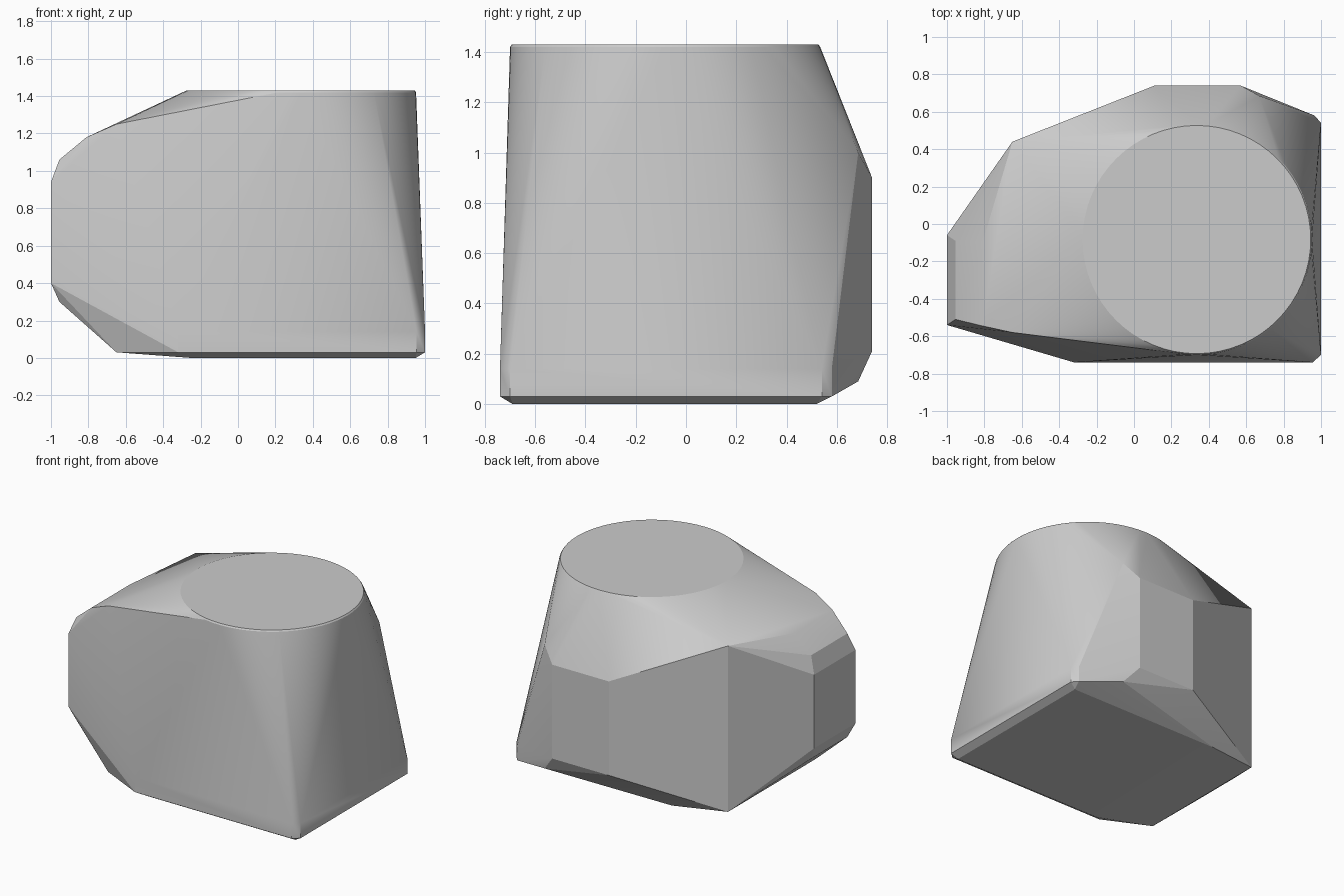
import bpy, bmesh
from math import sin, cos, tau, radians

cube = bpy.data.objects.get("Cube")
if cube:
    bpy.data.objects.remove(cube, do_unlink=True)

grey = bpy.data.materials.new("plain_grey")
grey.use_nodes = True
colour = (0.6, 0.6, 0.6, 1)
grey.diffuse_color = colour
grey.node_tree.nodes["Principled BSDF"].inputs["Base Color"].default_value = colour


def upright(x, y, low, high):
    """Two ends of a vertical edge."""
    return [(x, y, low), (x, y, high)]


def disc(radius, z, steps=64):
    return [(0.335 + radius * cos(tau * i / steps),
             -0.083 + radius * sin(tau * i / steps), z) for i in range(steps)]


# Round flat top with a tiny softened rim
points = disc(0.61, 1.43) + disc(0.617, 1.42)

# Flat underside
points += [(x, y, 0) for x in (-0.25, 0.95) for y in (-0.69, 0.52)]

# Low corners at the front and right
for x, y in ((-0.32, -0.74), (0.955, -0.74), (1, -0.7), (1, 0.54), (0.965, 0.58)):
    points += upright(x, y, 0.03, 0.14)

# Raised bulge at the back
points += upright(0.11, 0.74, 0.21, 0.9)
points += upright(0.57, 0.74, 0.21, 0.9)
points += upright(0.67, 0.685, 0.09, 1.0)

# Narrow end on the left with its stepped slope
points += upright(-0.65, 0.44, 0.03, 1.25)
points += upright(-0.65, -0.58, 0.03, 1.25)
points += upright(-1, -0.06, 0.4, 0.94)
points += upright(-1, -0.54, 0.4, 0.94)
points += upright(-0.955, -0.09, 0.3, 1.06)
points += upright(-0.955, -0.51, 0.3, 1.06)
points += [(-0.81, -0.1, 1.18), (-0.81, -0.545, 1.18)]

# Wrap the points in one faceted block
bm = bmesh.new()
for p in points:
    bm.verts.new(p)
hull = bmesh.ops.convex_hull(bm, input=bm.verts)
loose = [v for v in bm.verts if not v.link_faces]
bmesh.ops.delete(bm, geom=loose, context='VERTS')
bmesh.ops.dissolve_limit(bm, angle_limit=radians(0.5), verts=bm.verts, edges=bm.edges)
bmesh.ops.recalc_face_normals(bm, faces=bm.faces)

mesh = bpy.data.meshes.new("faceted_block")
bm.to_mesh(mesh)
bm.free()
mesh.materials.append(grey)
block = bpy.data.objects.new("faceted_block", mesh)
bpy.context.collection.objects.link(block)

bpy.ops.object.select_all(action='DESELECT')
block.select_set(True)
bpy.context.view_layer.objects.active = block
bpy.ops.object.shade_smooth_by_angle(angle=radians(15))
